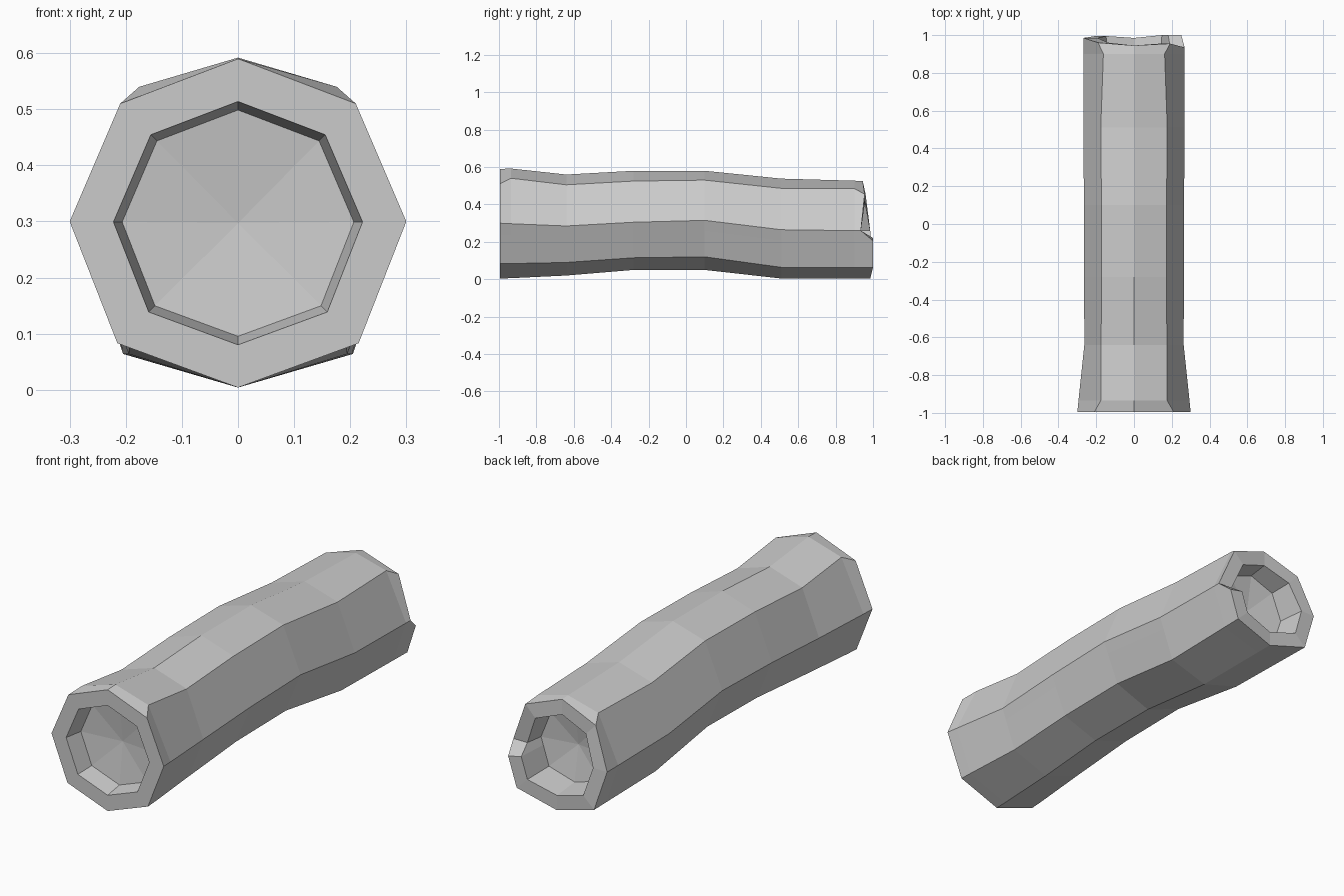
import bpy, bmesh, math

if "Cube" in bpy.data.objects:
    bpy.data.objects.remove(bpy.data.objects["Cube"])

grey = bpy.data.materials.new("weathered grey")
grey.diffuse_color = (0.6, 0.6, 0.6, 1)
grey.use_nodes = True
grey.node_tree.nodes["Principled BSDF"].inputs["Base Color"].default_value = grey.diffuse_color

# Log stations: y, half width, upper-side x, upper z's (top, shoulder), side z, (low, bottom) z, low x
STATIONS = [
    (-0.995, .300, .210, .590, .510, .300, .083, .004, .215),
    (-0.935, .294, .176, .592, .540, .297, .084, .006, .212),
    (-0.640, .263, .174, .560, .505, .285, .090, .020, .190),
    (-0.280, .264, .172, .580, .525, .305, .115, .050, .185),
    (0.100, .265, .172, .580, .530, .315, .120, .050, .185),
    (0.510, .268, .176, .538, .486, .265, .064, .004, .195),
    (0.900, .268, .162, .527, .485, .260, .064, .004, .203),
]
BACK = (0.96, .268, .190, .525, .455, .260, .064, .004, .205)


def section(s):
    """Octagon around the log, with one extra point on the right wall for the broken notch."""
    y, w, ux, top, uz, mid, lz, bot, lx = s
    t = 0.28
    notch = (w + (lx - w) * t, y, mid + (lz - mid) * t)
    return [(0, y, top), (ux, y, uz), (w, y, mid), notch, (lx, y, lz),
            (0, y, bot), (-lx, y, lz), (-w, y, mid), (-ux, y, uz)]


def scaled(ring, k, cz, dy=0):
    return [(x * k, y + dy, cz + (z - cz) * k) for x, y, z in ring]


bm = bmesh.new()


def add_ring(points):
    return [bm.verts.new(p) for p in points]


def bridge(a, b):
    n = len(a)
    for i in range(n):
        j = (i + 1) % n
        bm.faces.new((a[i], a[j], b[j], b[i]))


# Ragged back end: the top leans in and the right wall is broken
back = section(BACK)
back_y = [.945, .955, .935, 1.0, 1.0, .985, .995, .985, .96]
back = [(x, y, z) for (x, _, z), y in zip(back, back_y)]

front = section(STATIONS[0])
outer = [front] + [section(s) for s in STATIONS[1:]] + [back]

# Recessed end openings on either side of the bark shell
front_lip = scaled(front, 0.74, .297)
front_floor = scaled(front_lip, 0.93, .297, 0.09)
back_lip = scaled(back, 0.72, .260)
back_floor = [(x * .93, .85, .26 + (z - .26) * .93) for x, y, z in back_lip]

rings = [add_ring(r) for r in
         [front_floor, front_lip] + outer + [back_lip, back_floor]]
for a, b in zip(rings, rings[1:]):
    bridge(a, b)

# Shallow cone floors inside the openings
for ring, tip in ((rings[0], (0, -.88, .297)), (rings[-1], (0, .82, .26))):
    c = bm.verts.new(tip)
    for i in range(len(ring)):
        bm.faces.new((ring[i], ring[(i + 1) % len(ring)], c))

bmesh.ops.recalc_face_normals(bm, faces=bm.faces)
mesh = bpy.data.meshes.new("hollow_log")
bm.to_mesh(mesh)
bm.free()
mesh.materials.append(grey)
log = bpy.data.objects.new("hollow_log", mesh)
bpy.context.collection.objects.link(log)
